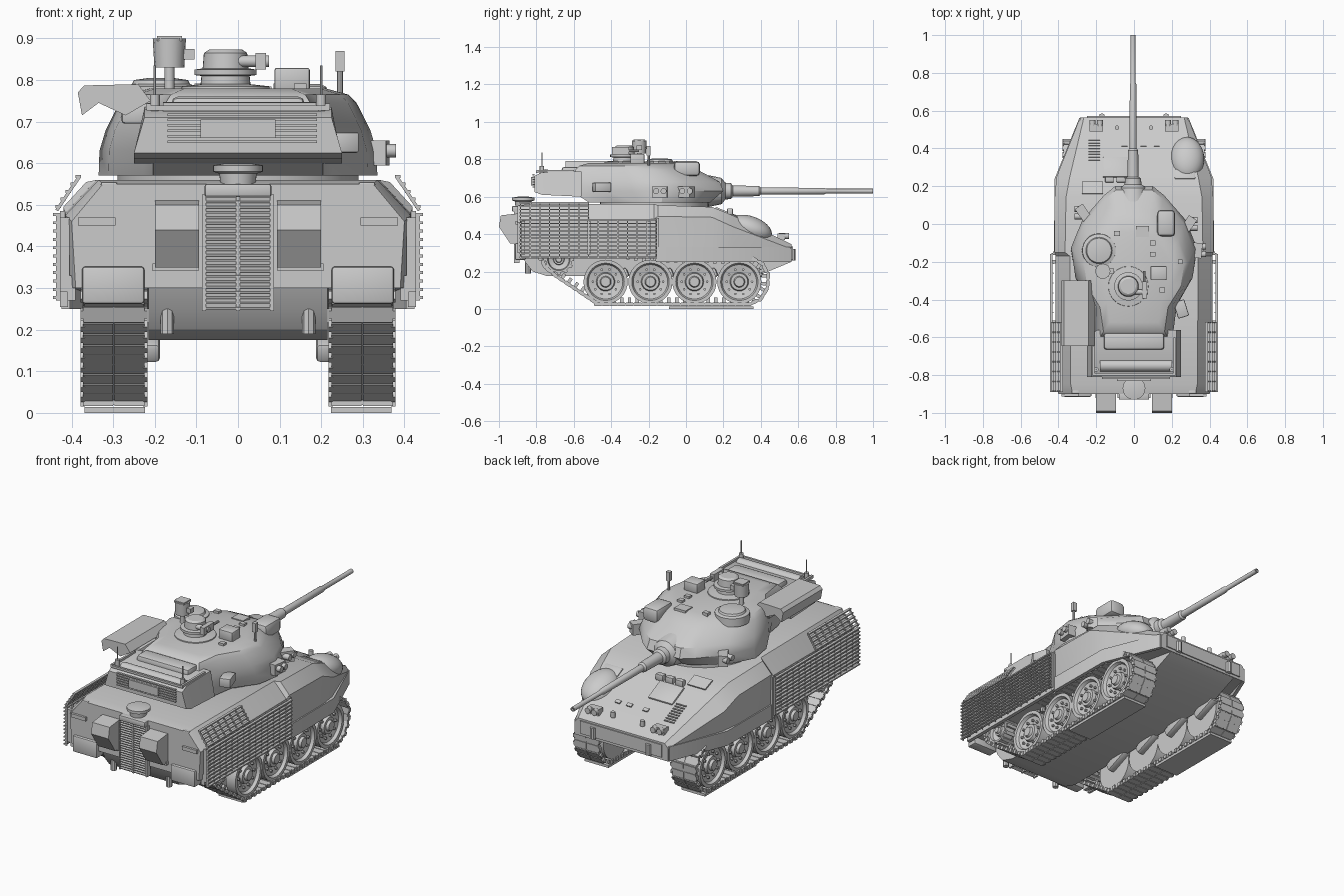
import bpy, bmesh, math
from mathutils import Matrix, Vector, Euler

if "Cube" in bpy.data.objects:
    bpy.data.objects.remove(bpy.data.objects["Cube"])

paint = bpy.data.materials.new("light_grey_paint")
grey = (0.6, 0.6, 0.6, 1)
paint.diffuse_color = grey
paint.use_nodes = True
paint.node_tree.nodes["Principled BSDF"].inputs["Base Color"].default_value = grey

SIDES = (1, -1)
TURN = {"x": Euler((0, math.pi / 2, 0)), "y": Euler((-math.pi / 2, 0, 0)), "z": Euler((0, 0, 0))}


def finish(name, bm, bevel=0.0):
    if bevel:
        bmesh.ops.bevel(bm, geom=bm.edges[:], offset=bevel, segments=2, affect="EDGES", profile=0.5)
    bmesh.ops.recalc_face_normals(bm, faces=bm.faces[:])
    for f in bm.faces:
        f.smooth = True
    for e in bm.edges:
        e.smooth = len(e.link_faces) == 2 and e.calc_face_angle(0) < 0.55
    mesh = bpy.data.meshes.new(name)
    bm.to_mesh(mesh)
    bm.free()
    mesh.materials.append(paint)
    ob = bpy.data.objects.new(name, mesh)
    bpy.context.collection.objects.link(ob)


def add_box(bm, centre, size, rot=(0, 0, 0)):
    m = Matrix.LocRotScale(Vector(centre), Euler(rot), Vector(size))
    bmesh.ops.create_cube(bm, size=1, matrix=m)


def add_cyl(bm, centre, r, depth, axis="z", top=None, seg=24):
    m = Matrix.LocRotScale(Vector(centre), TURN[axis], None)
    bmesh.ops.create_cone(bm, cap_ends=True, segments=seg, radius1=r,
                          radius2=r if top is None else top, depth=depth, matrix=m)


def add_loft(bm, rings):
    loops = [[bm.verts.new(p) for p in ring] for ring in rings]
    n = len(loops[0])
    for a, b in zip(loops, loops[1:]):
        for i in range(n):
            j = (i + 1) % n
            bm.faces.new((a[i], a[j], b[j], b[i]))
    bm.faces.new(loops[0][::-1])
    bm.faces.new(loops[-1])


def add_lathe(bm, centre, profile, axis, seg=32):
    m = Matrix.LocRotScale(Vector(centre), TURN[axis], None)
    ring = lambda a, r: [m @ Vector((r * math.cos(t), r * math.sin(t), a))
                         for t in (2 * math.pi * i / seg for i in range(seg))]
    add_loft(bm, [ring(a, r) for a, r in profile])


def make(name, adder, *args, bevel=0.0, **kw):
    bm = bmesh.new()
    adder(bm, *args, **kw)
    finish(name, bm, bevel)


def mirrored(half):
    """Closes a half outline of (x, a, b) points across x = 0."""
    return half + [(-x, a, b) for x, a, b in reversed(half)]


# Upper hull: y, lower width, shoulder width, shoulder z, deck width, deck z
stations = [(-.90, .39, .40, .46, .325, .55), (-.85, .41, .415, .475, .335, .56), (-.17, .41, .415, .48, .34, .56),
            (-.15, .415, .42, .495, .365, .555), (.14, .415, .42, .49, .36, .545),
            (.25, .40, .41, .44, .34, .50), (.565, .285, .285, .32, .265, .345)]
make("upper_hull", add_loft, [mirrored([(w, y, .30 if y < .5 else .25), (s, y, sz), (d, y, dz)])
                              for y, w, s, sz, d, dz in stations])
keel = [(-.89, .32), (-.86, .25), (-.82, .20), (-.74, .175), (.38, .175), (.56, .25), (.55, .32)]
make("lower_hull", add_loft, [[(x, y, z) for y, z in keel] for x in (-.215, .215)])


def deck_z(y):
    return .545 - .41 * (y - .14) if y < .25 else .50 - .492 * (y - .25)


SLOPE = -.457
for s in SIDES:
    side = "left" if s > 0 else "right"
    # Side skirts with a tapering bow section
    path = [(-.16, .424), (.24, .42), (.56, .29)]
    make(side + "_front_skirt", add_loft, [[(s * w, y, .25), (s * w, y, .33), (s * (w - .02), y, .33),
                                           (s * (w - .02), y, .25)] for y, w in path])
    make(side + "_skirt_edge", add_box, (s * .418, -.155, .37), (.02, .02, .23))
    make(side + "_rear_skirt", add_box, (s * .40, -.52, .30), (.02, .72, .06))
    make(side + "_mudguard", add_box, (s * .30, -.885, .307), (.15, .06, .09), bevel=.008)

    # Slat cage, upright below and leaning in above
    bm = bmesh.new()
    for i in range(11):
        add_box(bm, (s * .438, -.525, .277 + i * .02), (.014, .73, .007))
    for i in range(5):
        add_box(bm, (s * (.432 - i * .012), -.705, .496 + i * .018), (.014, .37, .007))
    for i in range(15):
        y = -.885 + i * .052
        add_box(bm, (s * .432, y, .375), (.01, .006, .21))
        if y < -.52:
            add_box(bm, (s * .408, y, .528), (.008, .006, .10), (0, -s * .59, 0))
    for y in (-.87, -.52, -.2):
        add_box(bm, (s * .42, y, .38), (.03, .02, .18))
    finish(side + "_slat_cage", bm)

    # Road wheels with bolts, and rear drive wheel
    rim = [(.225, .01), (.225, .118), (.285, .118), (.285, .07), (.31, .07), (.31, .118), (.368, .118),
           (.368, .1), (.352, .092), (.342, .05), (.36, .045), (.36, .03), (.374, .025), (.374, .005)]
    for n, y in enumerate((-.43, -.19, .045, .285)):
        bm = bmesh.new()
        add_lathe(bm, (0, y, .145), [(s * a, r) for a, r in rim], "x")
        for k in range(10):
            t = k * math.pi / 5
            add_cyl(bm, (s * .348, y + .068 * math.cos(t), .145 + .068 * math.sin(t)), .007, .02, "x", seg=6)
        finish(f"{side}_road_wheel_{n + 1}", bm)
        make(f"{side}_swing_arm_{n + 1}", add_box, (s * .212, y + .05, .17), (.05, .15, .05), (.4, 0, 0), bevel=.012)
    bm = bmesh.new()
    add_lathe(bm, (0, -.68, .265), [(s * a, r * .6) for a, r in rim], "x")
    for k in range(12):
        t = k * math.pi / 6
        add_box(bm, (s * .3, -.68 + .072 * math.cos(t), .265 + .072 * math.sin(t)), (.13, .018, .018), (t, 0, 0))
    finish(side + "_drive_wheel", bm)

    # Track: paired pads laid evenly along a closed path
    loop = [(-.47, .025), (.34, .025), (.40, .055), (.435, .11), (.44, .18), (.41, .24), (.35, .275),
            (-.2, .285), (-.68, .35), (-.75, .325), (-.775, .275), (-.755, .225), (-.70, .18)]
    bm = bmesh.new()
    carry, step = 0.0, .042
    for (y0, z0), (y1, z1) in zip(loop, loop[1:] + loop[:1]):
        length, angle = math.hypot(y1 - y0, z1 - z0), math.atan2(z1 - z0, y1 - y0)
        while carry < length:
            t = carry / length
            y, z = y0 + (y1 - y0) * t, z0 + (z1 - z0) * t
            for x in (.261, .336):
                add_box(bm, (s * x, y, z), (.072, .038, .018), (angle, 0, 0))
            add_box(bm, (s * .298, y, z), (.145, .044, .012), (angle, 0, 0))
            nrm = Vector((0, -math.sin(angle), math.cos(angle)))
            add_box(bm, Vector((s * .298, y, z)) + nrm * .02, (.015, .018, .03), (angle, 0, 0))
            for x in (.223, .373):
                add_box(bm, (s * x, y, z), (.01, .02, .02), (angle, 0, 0))
            carry += step
        carry -= length
    finish(side + "_track", bm)
    make(side + "_ground_pad", add_box, (s * .296, .135, .007), (.145, .45, .014))

    # Stern boxes, hooks and lamps
    x = s * .147
    make(side + "_stern_box", add_loft, [[(x + d, -.99, .50), (x + d, -.90, .51), (x + d, -.89, .35),
                                         (x + d, -.94, .35), (x + d, -1, .44)] for d in (-.053, .053)])
    make(side + "_stern_lamp", add_box, (s * .34, -.905, .46), (.09, .015, .02))
    make(side + "_box_mount", add_box, (s * .15, -.905, .35), (.11, .03, .018))
    for end, y, z in (("stern", -.845, .22), ("bow", .57, .29)):
        make(f"{side}_{end}_hook", add_lathe, (s * .17, y, z), [(-.03, .008), (-.03, .016), (.03, .016), (.03, .008)], "z", seg=8)
    bm = bmesh.new()
    add_box(bm, (s * .20, .51, .385), (.07, .04, .035))
    for d in (-.02, .02):
        add_cyl(bm, (s * .20 + d, .535, .39), .016, .03, "y", seg=16)
    finish(side + "_headlamps", bm)
    make(side + "_bow_eye", add_cyl, (s * .09, .51, .39), .012, .03, seg=12)
    make(side + "_tow_clip", add_box, (s * .31, -.89, .53), (.04, .02, .05), bevel=.005)

# Stern grille
bm = bmesh.new()
for i in range(21):
    add_box(bm, (0, -.91, .255 + i * .0128), (.155, .02, .006), (.4, 0, 0))
for x in (-.082, 0, .082):
    add_box(bm, (x, -.905, .385), (.009, .03, .28))
finish("stern_grille", bm)
make("stern_fan_cap", add_lathe, (0, -.87, .56), [(-.03, .04), (.015, .045), (.02, .06), (.035, .06), (.04, .03)], "z")
make("stern_cap_step", add_box, (0, -.91, .535), (.16, .04, .03), bevel=.005)

# Front deck fittings
bm = bmesh.new()
bmesh.ops.create_uvsphere(bm, u_segments=24, v_segments=14, radius=1,
                          matrix=Matrix.LocRotScale(Vector((.282, .345, .43)), Euler((-.35, 0, 0)), Vector((.09, .12, .065))))
finish("engine_bulge", bm)
make("intake_tray", add_box, (.27, .26, deck_z(.26) - .01), (.11, .06, .03), (SLOPE, 0, 0), bevel=.008)
make("driver_hatch", add_box, (-.09, .30, deck_z(.30)), (.15, .12, .018), (SLOPE, 0, 0), bevel=.006)
for i, x in enumerate((-.13, -.07, -.01)):
    make(f"driver_periscope_{i + 1}", add_box, (x, .235, .52), (.045, .03, .035), bevel=.004)
bm = bmesh.new()
for i in range(8):
    y = .34 + i * .015
    add_box(bm, (-.21, y, deck_z(y)), (.06, .006, .012), (SLOPE, 0, 0))
finish("deck_louvre", bm)
make("side_hatch", add_box, (-.22, .19, deck_z(.19)), (.11, .07, .015), (-.39, 0, 0))
for x in (-.05, .05, .12):
    make("deck_cleat", add_box, (x, .42, deck_z(.42)), (.03, .02, .014), (SLOPE, 0, 0))
make("bow_plate", add_box, (0, .565, .30), (.50, .012, .07))

# Turret: one outline, stretched and scaled for each level
outline = [(0, .3), (.06, .48), (.22, .82), (.40, 1), (.6, .93), (.78, .68), (1, .61)]
levels = [(.57, .13, -.52, .335), (.63, .20, -.61, .333), (.68, .18, -.62, .318),
          (.745, .06, -.59, .285), (.765, .02, -.57, .265), (.78, -.04, -.52, .21)]
make("turret", add_loft, [mirrored([(w * k, f + (b - f) * t, z) for t, w in outline])
                          for z, f, b, k in levels])
make("turret_ring", add_cyl, (0, -.17, .56), .29, .03, seg=40)

# Gun: mantlet, sleeve and stepped barrel in one turning
make("gun", add_lathe, (-.005, 0, .63),
     [(.12, .085), (.19, .07), (.21, .045), (.24, .042), (.25, .03), (.39, .027), (.40, .019),
      (.74, .017), (.75, .0125), (1, .0125), (1, .007), (.95, .007)], "y", seg=20)

# Bustle with a rear louvre and rolled stowage
hull = [(-.56, .60, .735), (-.77, .61, .73), (-.81, .625, .71)]
make("bustle", add_loft, [[(.25, y, a), (.225, y, b), (-.225, y, b), (-.25, y, a)] for y, a, b in hull])
bm = bmesh.new()
for i in range(6):
    add_box(bm, (.01, -.815, .652 + i * .013), (.36, .012, .006))
add_box(bm, (0, -.82, .683), (.18, .02, .045))
finish("bustle_louvre", bm)
make("stowage_roll", add_cyl, (.01, -.75, .715), .032, .38, "x")
make("stowage_pack", add_box, (0, -.62, .735), (.32, .09, .05), bevel=.015)
bm = bmesh.new()
for s in SIDES:
    add_box(bm, (s * .215, -.70, .738), (.012, .20, .012))
add_box(bm, (0, -.795, .733), (.44, .012, .012))
finish("bustle_rail", bm)
for s in SIDES:
    bm = bmesh.new()
    add_cyl(bm, (s * .2, -.77, .745), .012, .04, seg=12)
    add_cyl(bm, (s * .2, -.77, .795), .003, .08, seg=6)
    finish("antenna", bm)

# Overhanging side bin
bin_end = [(-.385, .77), (-.37, .787), (-.24, .79), (-.21, .75), (-.27, .715), (-.335, .745), (-.375, .715)]
make("side_bin", add_loft, [[(x, y, z) for x, z in bin_end] for y in (-.645, -.30)])
make("side_bin_bracket", add_box, (-.24, -.45, .72), (.08, .24, .05), bevel=.008)

# Commander cupola, gun, sight and second hatch
make("cupola", add_lathe, (-.03, -.33, 0), [(.76, .11), (.785, .105), (.79, .06), (.81, .058), (.812, .075),
                                           (.825, .075), (.828, .055), (.865, .052), (.873, .04)], "z")
bm = bmesh.new()
add_cyl(bm, (.035, -.36, .845), .014, .08, "x", seg=12)
add_box(bm, (.055, -.35, .845), (.025, .09, .04))
add_cyl(bm, (.055, -.29, .845), .007, .08, "y", seg=10)
finish("cupola_gun", bm)
make("hatch_ring", add_lathe, (-.185, -.14, 0), [(.74, .09), (.785, .088), (.79, .07), (.80, .065), (.805, .03)], "z")
bm = bmesh.new()
add_cyl(bm, (-.165, -.25, .80), .012, .07, seg=12)
add_cyl(bm, (-.165, -.25, .865), .036, .07, top=.04, seg=16)
add_box(bm, (-.165, -.25, .90), (.06, .06, .012))
add_box(bm, (-.12, -.25, .862), (.03, .03, .025))
finish("panoramic_sight", bm)
make("roof_sight", add_box, (.13, -.26, .802), (.085, .075, .055), bevel=.006)
make("gunner_sight", add_box, (.17, .005, .75), (.095, .14, .08), bevel=.02)
make("roof_plate", add_box, (.045, -.04, .778), (.07, .06, .014))
for x, y in ((.10, -.10), (.10, -.16), (-.09, -.05), (.15, -.35)):
    make("roof_block", add_box, (x, y, .782), (.03, .025, .02))
bm = bmesh.new()
add_cyl(bm, (.245, -.2, .79), .007, .10, seg=8)
add_box(bm, (.245, -.2, .845), (.022, .022, .05))
finish("wind_sensor", bm)

# Grenade launchers and side box on the turret
for x, y, turn in ((.29, .0, -.6), (.335, -.14, -.1), (-.27, .06, .6)):
    bm = bmesh.new()
    out = math.copysign(.02, x)
    add_box(bm, (x, y, .625), (.05, .08, .06), (0, 0, turn))
    for d in (-.02, .02):
        add_cyl(bm, (x + out, y + d, .63), .016, .05, "x", seg=12)
    finish("grenade_launcher", bm)
make("turret_side_box", add_box, (.25, -.45, .65), (.06, .09, .05), (0, 0, .3), bevel=.006)
